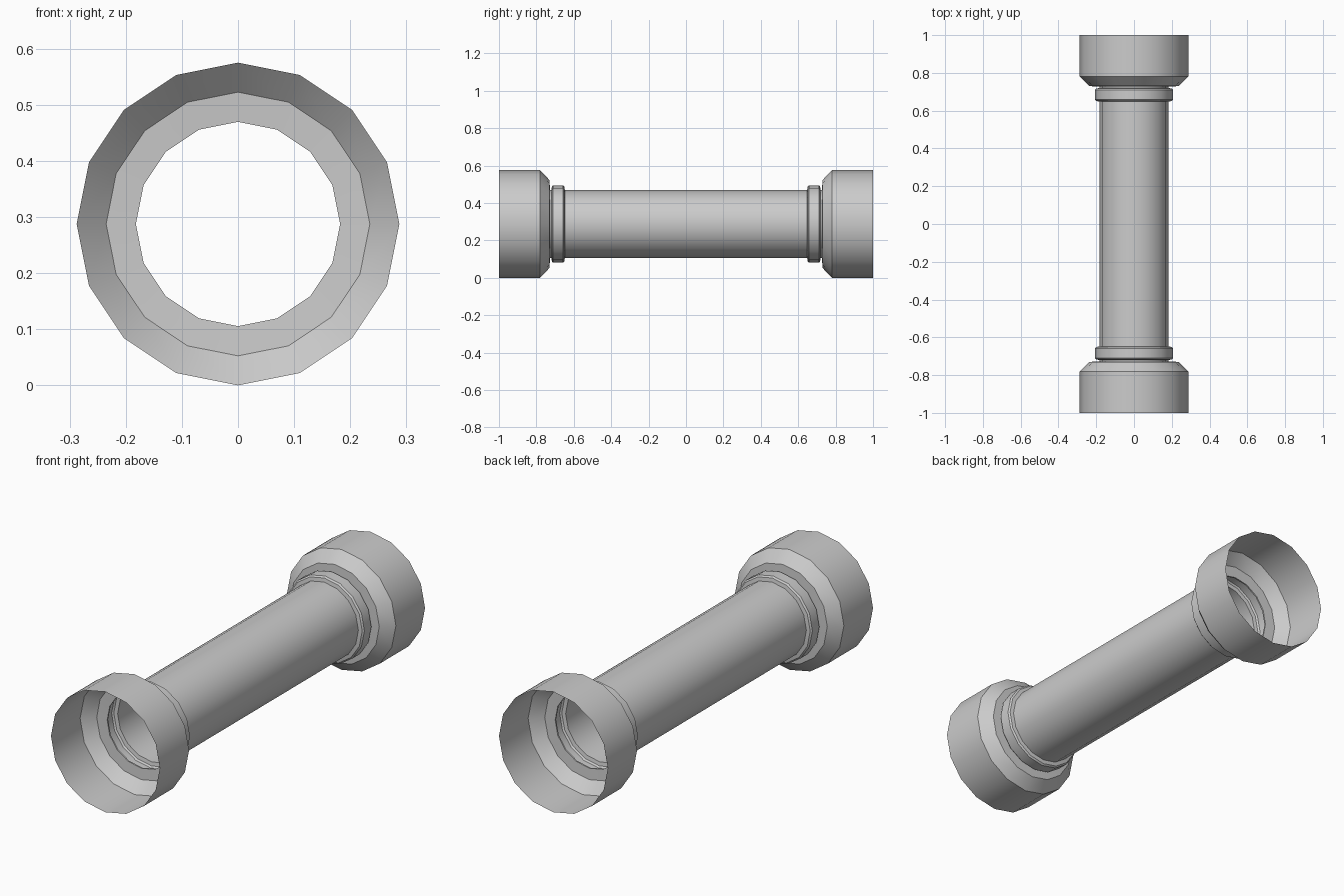
import bpy, bmesh, math

if "Cube" in bpy.data.objects:
    bpy.data.objects.remove(bpy.data.objects["Cube"])

SIDES = 16
CENTRE_Z = 0.2875


def lathe(name, profile):
    """Spin (y, radius) points around the long axis as an open thin shell."""
    bm = bmesh.new()
    rings = []
    for y, r in profile:
        ring = []
        for i in range(SIDES):
            a = 2 * math.pi * i / SIDES
            ring.append(bm.verts.new((r * math.sin(a), y, CENTRE_Z + r * math.cos(a))))
        rings.append(ring)
    for a, b in zip(rings, rings[1:]):
        for i in range(SIDES):
            j = (i + 1) % SIDES
            bm.faces.new((a[i], a[j], b[j], b[i]))
    bmesh.ops.recalc_face_normals(bm, faces=bm.faces)
    # Make the shell face outwards
    bm.faces.ensure_lookup_table()
    f = bm.faces[0]
    c = f.calc_center_median()
    if f.normal.x * c.x + f.normal.z * (c.z - CENTRE_Z) < 0:
        bmesh.ops.reverse_faces(bm, faces=bm.faces)
    mesh = bpy.data.meshes.new(name)
    bm.to_mesh(mesh)
    bm.free()
    obj = bpy.data.objects.new(name, mesh)
    bpy.context.collection.objects.link(obj)
    bpy.ops.object.select_all(action='DESELECT')
    obj.select_set(True)
    bpy.context.view_layer.objects.active = obj
    bpy.ops.object.shade_smooth_by_angle(angle=math.radians(30))
    return obj


# Half profile from the open socket mouth to the tube
half = [
    (-1.0, 0.2875), (-0.78, 0.2875),      # socket
    (-0.73, 0.235), (-0.727, 0.182),      # socket shoulder
    (-0.72, 0.182),                       # groove
    (-0.717, 0.2), (-0.71, 0.207),        # raised collar
    (-0.658, 0.207), (-0.651, 0.2),
    (-0.648, 0.182),                      # tube
]
lathe("pipe", half + [(-y, r) for y, r in reversed(half)])
